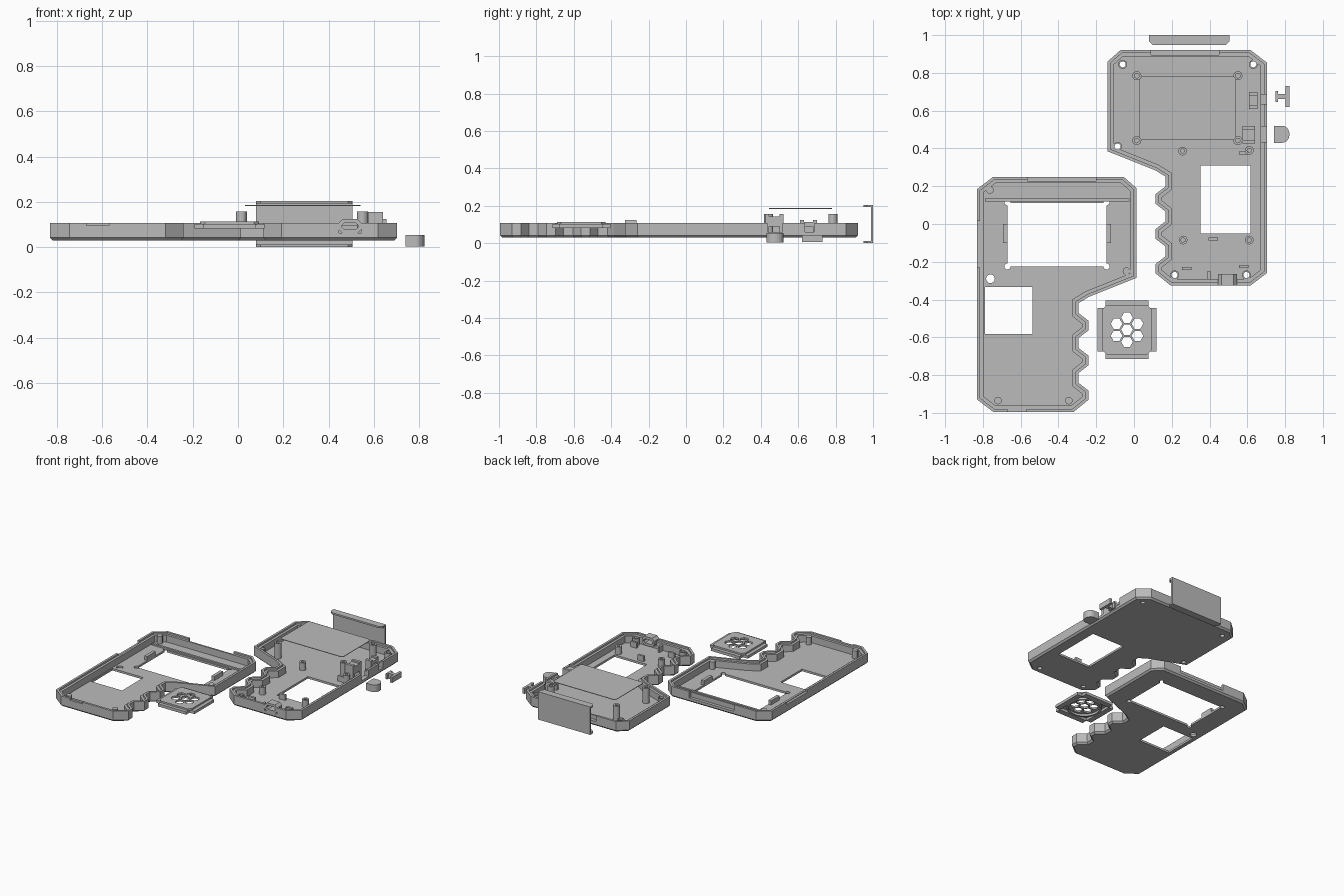
import bpy, bmesh, math
from mathutils import Vector

if "Cube" in bpy.data.objects:
    bpy.data.objects.remove(bpy.data.objects["Cube"])

grey = bpy.data.materials.new("plain_grey")
grey.use_nodes = True
grey.diffuse_color = (0.5, 0.5, 0.5, 1)
grey.node_tree.nodes["Principled BSDF"].inputs["Base Color"].default_value = (0.5, 0.5, 0.5, 1)


def loft(bm, loops, ring=False):
    """Bridge equal loops of points; cap the ends or close into a ring."""
    rows = [[bm.verts.new(p) for p in loop] for loop in loops]
    pairs = list(zip(rows, rows[1:])) + ([(rows[-1], rows[0])] if ring else [])
    for a, b in pairs:
        for i in range(len(a)):
            j = (i + 1) % len(a)
            bm.faces.new((a[i], a[j], b[j], b[i]))
    if not ring:
        bm.faces.new(rows[0][::-1])
        bm.faces.new(rows[-1])


def flat(points, z):
    return [(x, y, z) for x, y in points]


def prism(bm, points, z0, z1):
    loft(bm, [flat(points, z0), flat(points, z1)])


def box(bm, x0, x1, y0, y1, z0, z1):
    prism(bm, [(x0, y0), (x1, y0), (x1, y1), (x0, y1)], z0, z1)


def circle(x, y, r, n=16):
    return [(x + r * math.cos(math.tau * i / n), y + r * math.sin(math.tau * i / n)) for i in range(n)]


def tube(bm, x, y, r, hole, z0, z1, n=16):
    out, inn = circle(x, y, r, n), circle(x, y, hole, n)
    loft(bm, [flat(out, z0), flat(out, z1), flat(inn, z1), flat(inn, z0)], ring=True)


def chamfered(x0, x1, y0, y1, c):
    return [(x0 + c, y0), (x1 - c, y0), (x1, y0 + c), (x1, y1 - c),
            (x1 - c, y1), (x0 + c, y1), (x0, y1 - c), (x0, y0 + c)]


def finish(name, bm):
    bmesh.ops.recalc_face_normals(bm, faces=bm.faces)
    mesh = bpy.data.meshes.new(name)
    bm.to_mesh(mesh)
    bm.free()
    mesh.materials.append(grey)
    ob = bpy.data.objects.new(name, mesh)
    bpy.context.collection.objects.link(ob)
    return ob


def cut(ob, bm):
    cutter = finish("cutter", bm)
    cutter.hide_render = True
    mod = ob.modifiers.new("openings", "BOOLEAN")
    mod.operation, mod.object, mod.solver, mod.use_self = "DIFFERENCE", cutter, "EXACT", True
    bpy.context.view_layer.objects.active = ob
    bpy.ops.object.modifier_apply(modifier=mod.name)
    bpy.data.objects.remove(cutter)


def inset(points, d):
    """Mitred inward offset of a counter-clockwise outline."""
    out = []
    for i, p in enumerate(points):
        a, p, b = Vector(points[i - 1]), Vector(p), Vector(points[(i + 1) % len(points)])
        e, f = (p - a).normalized(), (b - p).normalized()
        n, m = Vector((-e.y, e.x)), Vector((-f.y, f.x))
        out.append(tuple(p + (n + m) * d / (1 + n.dot(m))))
    return out


def shell(name, outline):
    bm = bmesh.new()
    steps = [(0.012, 0.03), (0, 0.042), (0, 0.108), (0.016, 0.108),
             (0.016, 0.095), (0.034, 0.095), (0.034, 0.045)]
    loft(bm, [flat(inset(outline, d), z) for d, z in steps])
    return finish(name, bm)


# Shared outline: chamfered head and finger-grip handle
GRIP, VALLEY = -0.24, -0.295
outline = [(-0.055, 0.25), (0.013, 0.19), (0.013, -0.285), (GRIP, -0.386)]
for k in range(3):
    y = -0.445 - 0.185 * k
    outline += [(VALLEY, y + 0.025), (VALLEY, y - 0.025), (GRIP, y - 0.068), (GRIP, y - 0.117)]
outline[-1] = (GRIP, -0.93)
outline += [(-0.32, -0.995), (-0.745, -0.995), (-0.83, -0.93), (-0.83, 0.185), (-0.745, 0.25)]
MIRROR, SHIFT = -0.127, 0.67
front_outline = outline[::-1]
back_outline = [(MIRROR - x, y + SHIFT) for x, y in outline]

# Front shell with screen and keypad openings
front = shell("front_shell", front_outline)
c = bmesh.new()
box(c, -0.67, -0.145, -0.225, 0.11, 0, 0.2)
box(c, -0.79, -0.537, -0.582, -0.333, 0, 0.2)
for x in (-0.67, -0.145):
    for y in (-0.225, 0.115):
        prism(c, circle(x, y, 0.016), 0, 0.2)
prism(c, circle(-0.76, -0.29, 0.023), 0, 0.2)
box(c, -0.565, -0.2, 0.228, 0.3, 0.06, 0.2)
box(c, -0.9, -0.812, -0.23, 0.015, 0.09, 0.2)
box(c, -0.67, -0.57, -1.1, -0.98, 0.095, 0.2)
cut(front, c)

b = bmesh.new()
for x, y in ((-0.763, 0.18), (-0.04, -0.25), (-0.72, -0.935), (-0.345, -0.935)):
    prism(b, circle(x, y, 0.02), 0.04, 0.1)
finish("front_shell_pegs", b)

b = bmesh.new()
box(b, -0.79, -0.025, 0.12, 0.135, 0.04, 0.055)
for x in (-0.693, -0.145):
    box(b, x, x + 0.023, -0.1, 0.0, 0.04, 0.075)
finish("screen_ribs", b)

# Back shell with battery window, screw holes and side slots
back = shell("back_shell", back_outline)
screws = [(-0.06, 0.845), (0.632, 0.845), (-0.087, 0.41), (0.215, -0.27), (0.595, -0.27)]
c = bmesh.new()
box(c, 0.352, 0.617, -0.05, 0.31, 0, 0.2)
for x, y in screws:
    prism(c, circle(x, y, 0.016), 0, 0.2)
box(c, 0.445, 0.545, -0.4, -0.29, 0.062, 0.2)
box(c, 0.09, 0.45, 0.895, 1.0, 0.065, 0.2)
box(c, 0.65, 0.8, 0.435, 0.515, 0.06, 0.2)
box(c, 0.65, 0.8, 0.635, 0.685, 0.06, 0.2)
cut(back, c)

b = bmesh.new()
for x, y in screws:
    tube(b, x, y, 0.024, 0.016, 0.04, 0.095)
finish("screw_bosses", b)
b = bmesh.new()
for x in (0.015, 0.55):
    for y in (0.442, 0.785):
        tube(b, x, y, 0.024, 0.012, 0.04, 0.157)
finish("screen_posts", b)
b = bmesh.new()
for x, y in ((0.257, 0.386), (0.61, 0.39), (0.26, -0.085), (0.61, -0.085)):
    tube(b, x, y, 0.023, 0.011, 0.04, 0.1)
finish("board_posts", b)

# Rim of the charging port
b = bmesh.new()
out, inn = chamfered(0.445, 0.545, 0.06, 0.125, 0.018), chamfered(0.46, 0.53, 0.078, 0.107, 0.01)
loft(b, [[(x, y, z) for x, z in pts] for pts, y in
         ((out, -0.325), (out, -0.265), (inn, -0.265), (inn, -0.325))], ring=True)
finish("port_rim", b)

# Button guides and small inner ribs
b = bmesh.new()
for y0, y1, x0, x1, top in ((0.425, 0.52, 0.575, 0.64, 0.155), (0.61, 0.7, 0.61, 0.655, 0.125)):
    box(b, x0, x1, y0, y0 + 0.02, 0.04, top)
    box(b, x0, x1, y1 - 0.02, y1, 0.04, top)
    box(b, x0, x1, y0 + 0.02, y1 - 0.02, 0.09, top - 0.012)
finish("button_guides", b)
b = bmesh.new()
for x, y in ((0.28, -0.235), (0.58, -0.225), (0.42, -0.08), (0.58, 0.375)):
    box(b, x - 0.025, x + 0.025, y - 0.008, y + 0.008, 0.04, 0.085)
box(b, 0.39, 0.405, -0.29, -0.25, 0.04, 0.085)
finish("inner_ribs", b)

# Thin screen sheet above the posts
b = bmesh.new()
prism(b, chamfered(0.03, 0.54, 0.445, 0.78, 0.012), 0.183, 0.187)
finish("screen_sheet", b)

# End cover: upright plate with tapered flanges
b = bmesh.new()
box(b, 0.08, 0.505, 0.988, 1.0, 0.012, 0.193)
for z in (0, 0.193):
    prism(b, [(0.08, 1.0), (0.08, 0.968), (0.1, 0.948), (0.485, 0.948), (0.505, 0.968), (0.505, 1.0)], z, z + 0.012)
finish("end_cover", b)

# Grille cap with hexagonal holes
cx, cy = -0.037, -0.56
b = bmesh.new()
prism(b, chamfered(cx - 0.13, cx + 0.13, cy - 0.13, cy + 0.13, 0.022), 0.1, 0.114)
cap = finish("grille_cap", b)
c = bmesh.new()
prism(c, circle(cx, cy, 0.031, 6), 0, 0.2)
for k in range(6):
    a = math.radians(30 + 60 * k)
    prism(c, circle(cx + 0.064 * math.cos(a), cy + 0.064 * math.sin(a), 0.031, 6), 0, 0.2)
cut(cap, c)
b = bmesh.new()
tube(b, cx, cy, 0.118, 0.105, 0.085, 0.102, 32)
for s in (-1, 1):
    for swap in (False, True):
        u0, u1 = sorted((s * 0.115, s * 0.155))
        if swap:
            box(b, cx - 0.115, cx + 0.115, cy + u0, cy + u1, 0.082, 0.102)
        else:
            box(b, cx + u0, cx + u1, cy - 0.115, cy + 0.115, 0.082, 0.102)
finish("grille_cap_tabs", b)

# Loose buttons
b = bmesh.new()
box(b, 0.75, 0.763, 0.645, 0.705, 0.005, 0.045)
box(b, 0.763, 0.803, 0.662, 0.688, 0.005, 0.045)
box(b, 0.803, 0.822, 0.62, 0.73, 0.005, 0.045)
finish("slide_button", b)
b = bmesh.new()
arc = [(0.785 + 0.038 * math.sin(t), 0.475 - 0.045 * math.cos(t))
       for t in (math.pi * k / 12 for k in range(13))]
prism(b, [(0.74, 0.52), (0.74, 0.43)] + arc, 0.003, 0.055)
finish("push_button", b)
